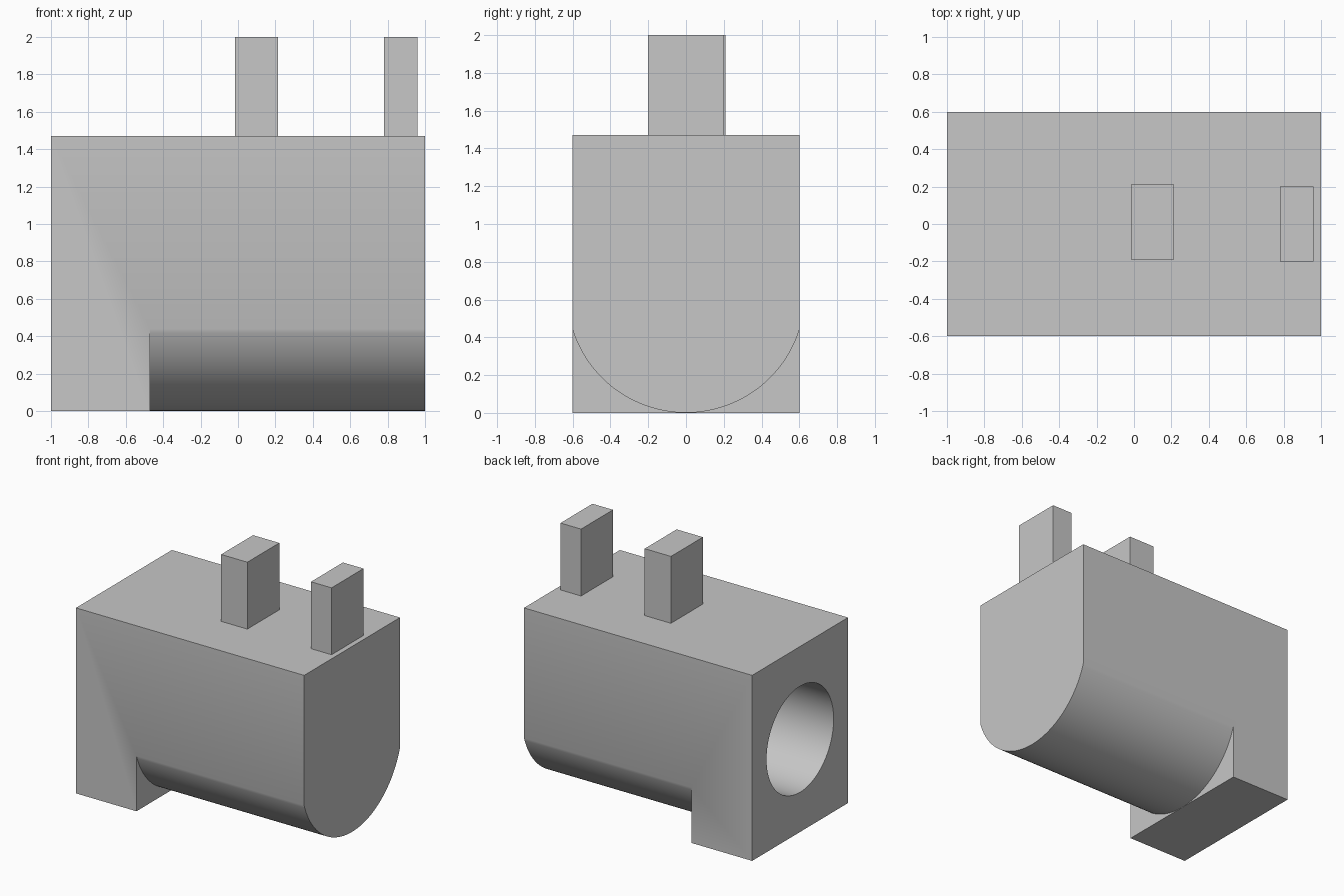
import bpy, bmesh, math
from mathutils import Matrix

default = bpy.data.objects.get("Cube")
if default:
    bpy.data.objects.remove(default, do_unlink=True)

GREY = (0.57, 0.57, 0.57, 1.0)
grey = bpy.data.materials.new("plain_grey")
grey.use_nodes = True
grey.diffuse_color = GREY
for node in grey.node_tree.nodes:
    if node.type == 'BSDF_PRINCIPLED':
        node.inputs["Base Color"].default_value = GREY


def finish(name, bm):
    """Turn a bmesh into a named grey object."""
    bmesh.ops.recalc_face_normals(bm, faces=bm.faces[:])
    mesh = bpy.data.meshes.new(name)
    bm.to_mesh(mesh)
    bm.free()
    mesh.materials.append(grey)
    obj = bpy.data.objects.new(name, mesh)
    bpy.context.collection.objects.link(obj)
    return obj


def prism(name, profile, x0, x1):
    """Extrude a (y, z) profile along x."""
    bm = bmesh.new()
    face = bm.faces.new([bm.verts.new((x0, y, z)) for y, z in profile])
    new = bmesh.ops.extrude_face_region(bm, geom=[face])["geom"]
    verts = [v for v in new if isinstance(v, bmesh.types.BMVert)]
    bmesh.ops.translate(bm, verts=verts, vec=(x1 - x0, 0, 0))
    return finish(name, bm)


def box(name, x0, x1, y0, y1, z0, z1):
    return prism(name, [(y0, z0), (y1, z0), (y1, z1), (y0, z1)], x0, x1)


def cut(target, cutter):
    """Subtract the cutter for good, then remove it."""
    cutter.hide_render = True
    mod = target.modifiers.new("cut", 'BOOLEAN')
    mod.operation = 'DIFFERENCE'
    mod.solver = 'EXACT'
    mod.object = cutter
    bpy.context.view_layer.objects.active = target
    bpy.ops.object.modifier_apply(modifier=mod.name)
    bpy.data.objects.remove(cutter, do_unlink=True)


TOP, HALF, RADIUS = 1.47, 0.6, 0.63

# Main body block
body = box("body", -1, 1, -HALF, HALF, 0, TOP)

# Round the underside, leaving the square foot at one end
steps, reach = 64, math.radians(80)
arc = []
for i in range(steps + 1):
    a = -reach + 2 * reach * i / steps
    arc.append((RADIUS * math.sin(a), RADIUS * (1 - math.cos(a)) + 0.001))
outside = [(0.8, arc[-1][1]), (0.8, -0.3), (-0.8, -0.3), (-0.8, arc[0][1])]
cut(body, prism("underside_cutter", arc + outside, -0.47, 1.2))

# Round bore, open at the foot end only
bm = bmesh.new()
bmesh.ops.create_cone(
    bm, cap_ends=True, segments=96, radius1=0.42, radius2=0.42, depth=2,
    matrix=Matrix.Translation((-0.2, 0, TOP / 2)) @ Matrix.Rotation(math.pi / 2, 4, 'Y'))
cut(body, finish("bore_cutter", bm))

bpy.ops.object.select_all(action='DESELECT')
body.select_set(True)
bpy.context.view_layer.objects.active = body
bpy.ops.object.shade_smooth_by_angle(angle=math.radians(30))

# Two pegs on top
box("middle_peg", -0.015, 0.215, -0.19, 0.21, TOP, 2)
box("end_peg", 0.78, 0.96, -0.2, 0.2, TOP, 2)
